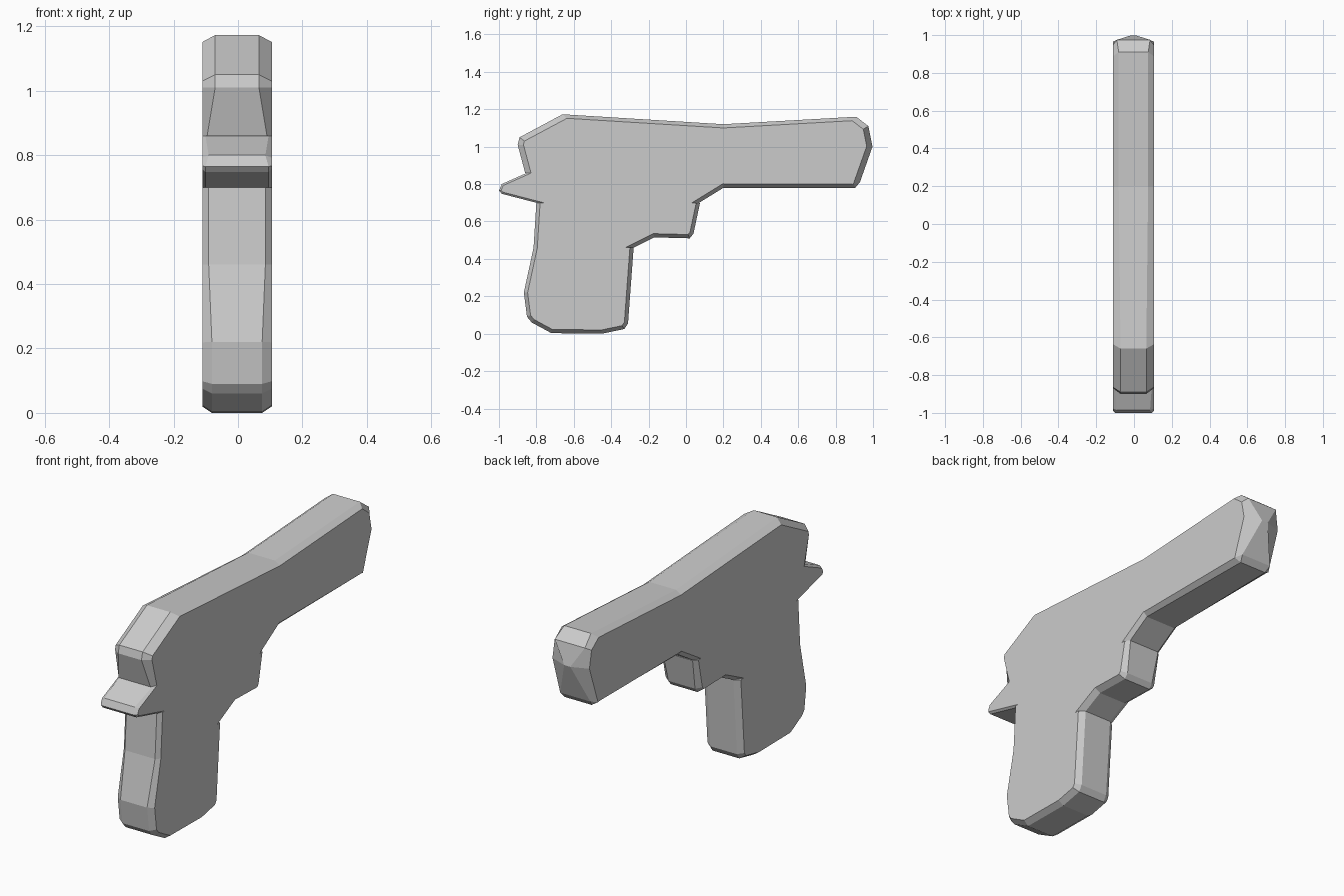
import bpy, bmesh
from mathutils import Vector, Matrix

if "Cube" in bpy.data.objects:
    bpy.data.objects.remove(bpy.data.objects["Cube"])

HALF = 0.108    # half thickness of the body
SHIFT = -0.003


def slab(name, pts):
    """Chamfered slab from a counter-clockwise side profile.
    Each point: y, z, chamfer inset of the edge to the next point, chamfer depth in x."""
    n = len(pts)
    pos = [Vector(p[:2]) for p in pts]
    normals = []
    for i in range(n):
        d = (pos[(i + 1) % n] - pos[i]).normalized()
        normals.append(Vector((-d.y, d.x)))
    # inset profile: meet the shifted edge lines at each corner
    inner = []
    for i in range(n):
        m = Matrix((normals[i - 1], normals[i]))
        inner.append(pos[i] + m.inverted() @ Vector((pts[i - 1][2], pts[i][2])))
    bm = bmesh.new()
    rings = []
    for side, is_cap in ((-1, True), (-1, False), (1, False), (1, True)):
        ring = []
        for i in range(n):
            q = inner[i] if is_cap else pos[i]
            x = HALF if is_cap else HALF - pts[i][3]
            ring.append(bm.verts.new((side * x + SHIFT, q.x, q.y)))
        rings.append(ring)
    for a, b in zip(rings, rings[1:]):
        for i in range(n):
            j = (i + 1) % n
            bm.faces.new((a[i], a[j], b[j], b[i]))
    bm.faces.new(rings[0])
    bm.faces.new(rings[-1])
    bmesh.ops.recalc_face_normals(bm, faces=bm.faces)
    me = bpy.data.meshes.new(name)
    bm.to_mesh(me)
    bm.free()
    ob = bpy.data.objects.new(name, me)
    bpy.context.collection.objects.link(ob)
    return ob


C = 0.02    # usual chamfer

# upper body with a pointed nose and a bevelled rear
slab("upper_body", [
    (-0.86, 0.86, 0, 0.015), (0.2, 0.86, 0, 0.01), (0.2, 0.78, C, 0.02),
    (0.905, 0.78, C, 0.03), (0.93, 0.81, 0.03, 0.02), (0.997, 1.0, 0.03, 0.09),
    (0.975, 1.11, 0.03, 0.02), (0.91, 1.16, C, 0.03), (0.2, 1.12, C, 0.03),
    (-0.66, 1.173, 0.03, 0.04), (-0.89, 1.05, 0.03, 0.04), (-0.9, 1.01, 0.03, 0.04)])

# middle deck with the rear spur
slab("deck", [
    (-0.8, 0.70, 0, 0.01), (0.07, 0.70, C, 0.02), (0.2, 0.78, 0, 0.02),
    (0.2, 0.86, 0, 0.01), (-0.85, 0.86, 0.01, 0.01), (-0.985, 0.80, 0.01, 0.02),
    (-1.0, 0.765, 0.01, 0.01), (-0.985, 0.748, 0.01, 0.01)])

# lower frame with the solid guard block
slab("guard_block", [
    (-0.815, 0.46, 0, 0.02), (-0.28, 0.46, C, 0.03), (-0.17, 0.515, C, 0.03),
    (0.02, 0.51, C, 0.03), (0.04, 0.535, C, 0.03), (0.075, 0.70, 0, 0.02),
    (-0.8, 0.70, C, 0.02)])

# grip
slab("grip", [
    (-0.815, 0.46, C, 0.02), (-0.867, 0.22, C, 0.03), (-0.85, 0.09, C, 0.03),
    (-0.825, 0.06, C, 0.03), (-0.72, 0.003, C, 0.03), (-0.45, 0.0, C, 0.03),
    (-0.33, 0.025, C, 0.03), (-0.31, 0.055, C, 0.03), (-0.28, 0.46, 0, 0.03)])
